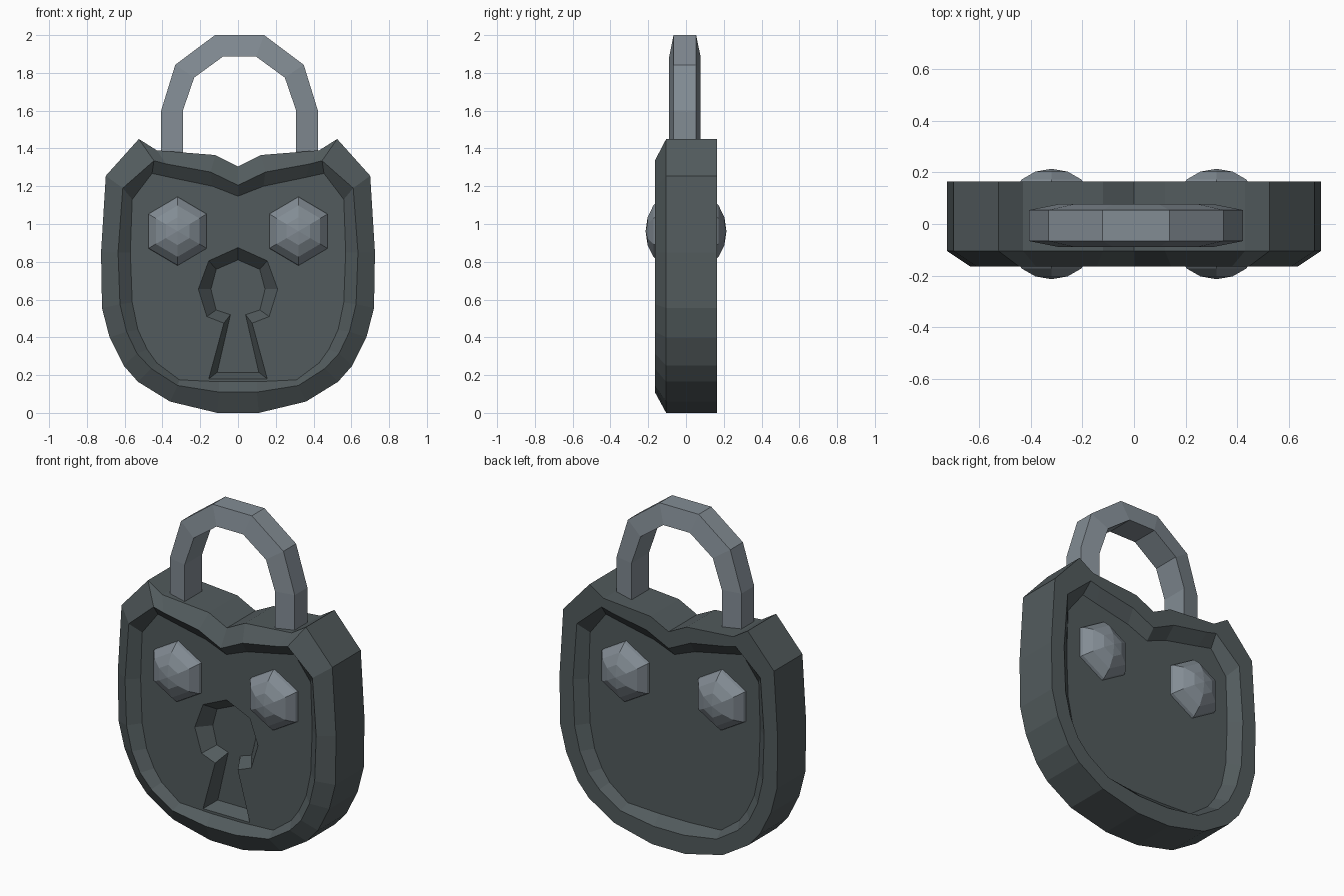
import bpy, bmesh, math
from mathutils import Matrix

if "Cube" in bpy.data.objects:
    bpy.data.objects.remove(bpy.data.objects["Cube"])


def material(name, rgb):
    m = bpy.data.materials.new(name)
    m.diffuse_color = (*rgb, 1)
    m.use_nodes = True
    m.node_tree.nodes["Principled BSDF"].inputs["Base Color"].default_value = m.diffuse_color
    return m


dark_iron = material("dark_iron", (0.085, 0.105, 0.11))
steel = material("steel", (0.225, 0.262, 0.295))


def finish(name, bm, mat):
    bmesh.ops.recalc_face_normals(bm, faces=bm.faces)
    me = bpy.data.meshes.new(name)
    bm.to_mesh(me)
    bm.free()
    me.materials.append(mat)
    ob = bpy.data.objects.new(name, me)
    bpy.context.collection.objects.link(ob)
    return ob


def mirrored(half):
    """Right half, bottom to top, becomes a closed symmetric loop."""
    return half + [(-x, z) for x, z in reversed(half) if x > 0]


def ring(bm, pts, y):
    return [bm.verts.new((x, y, z)) for x, z in pts]


def bridge(bm, a, b):
    n = len(a)
    for i in range(n):
        j = (i + 1) % n
        bm.faces.new((a[i], a[j], b[j], b[i]))


def fill(bm, *loops):
    """Flat triangulated cap; a second loop becomes a hole."""
    edges = []
    for lp in loops:
        for i in range(len(lp)):
            pair = (lp[i], lp[(i + 1) % len(lp)])
            edges.append(bm.edges.get(pair) or bm.edges.new(pair))
    bmesh.ops.triangle_fill(bm, use_beauty=True, use_dissolve=False,
                            edges=edges, normal=(0, -1, 0))


# Lock body: outline, raised rim, sunken panels and keyhole recess
outline = mirrored([(.11, 0), (.36, .06), (.53, .165), (.605, .25), (.68, .40),
                    (.72, .555), (.725, .85), (.70, 1.255), (.525, 1.45),
                    (.43, 1.39), (.12, 1.365), (0, 1.305)])
crest = mirrored([(.10, .11), (.32, .145), (.46, .235), (.535, .315), (.59, .43),
                  (.625, .575), (.635, .85), (.61, 1.19), (.445, 1.335),
                  (.38, 1.318), (.145, 1.275), (0, 1.205)])
panel = mirrored([(.10, .165), (.31, .175), (.43, .265), (.48, .335), (.53, .44),
                  (.56, .585), (.57, .85), (.56, 1.13), (.455, 1.268),
                  (.36, 1.247), (.135, 1.20), (0, 1.147)])
hole_outer = mirrored([(.155, .18), (.075, .475), (.165, .51), (.21, .655),
                       (.155, .805), (0, .875)])
hole_inner = mirrored([(.11, .215), (.04, .52), (.116, .545), (.143, .655),
                       (.115, .76), (0, .81)])

bm = bmesh.new()
rings = [ring(bm, p, y) for p, y in ((panel, .11), (crest, .165), (outline, .165),
                                     (outline, -.105), (crest, -.165), (panel, -.11))]
for a, b in zip(rings, rings[1:]):
    bridge(bm, a, b)
hole = ring(bm, hole_outer, -.11)
floor = ring(bm, hole_inner, -.035)
bridge(bm, hole, floor)
fill(bm, rings[0])
fill(bm, rings[-1], hole)
fill(bm, floor)
finish("lock_body", bm, dark_iron)

# Shackle: trapezoid section, narrow on the outside of the arch
half_arch = [((.415, 1.3), (.30, 1.3)), ((.415, 1.6), (.30, 1.6)),
             ((.34, 1.843), (.24, 1.775)), ((.13, 2.0), (.088, 1.886))]
arch = half_arch + [((-o[0], o[1]), (-i[0], i[1])) for o, i in reversed(half_arch)]
bm = bmesh.new()
sections = []
for (ox, oz), (ix, iz) in arch:
    sections.append([bm.verts.new((x + .008, y - .006, z)) for x, y, z in
                     ((ox, -.06, oz), (ox, .06, oz), (ix, .083, iz), (ix, -.083, iz))])
for a, b in zip(sections, sections[1:]):
    bridge(bm, a, b)
bm.faces.new(sections[0])
bm.faces.new(sections[-1])
finish("shackle", bm, steel)

# Six-sided domed rivets on the front and back panels
for side, sy in (("front", -1), ("back", 1)):
    for hand, sx in (("left", -1), ("right", 1)):
        bm = bmesh.new()
        bmesh.ops.create_uvsphere(bm, u_segments=6, v_segments=8, radius=1)
        bmesh.ops.transform(bm, verts=bm.verts, matrix=(
            Matrix.Translation((sx * .32, sy * .074, .962))
            @ Matrix.Diagonal((.188, .14, .192, 1))
            @ Matrix.Rotation(math.pi / 2, 4, 'X')))
        finish(f"rivet_{side}_{hand}", bm, steel)
